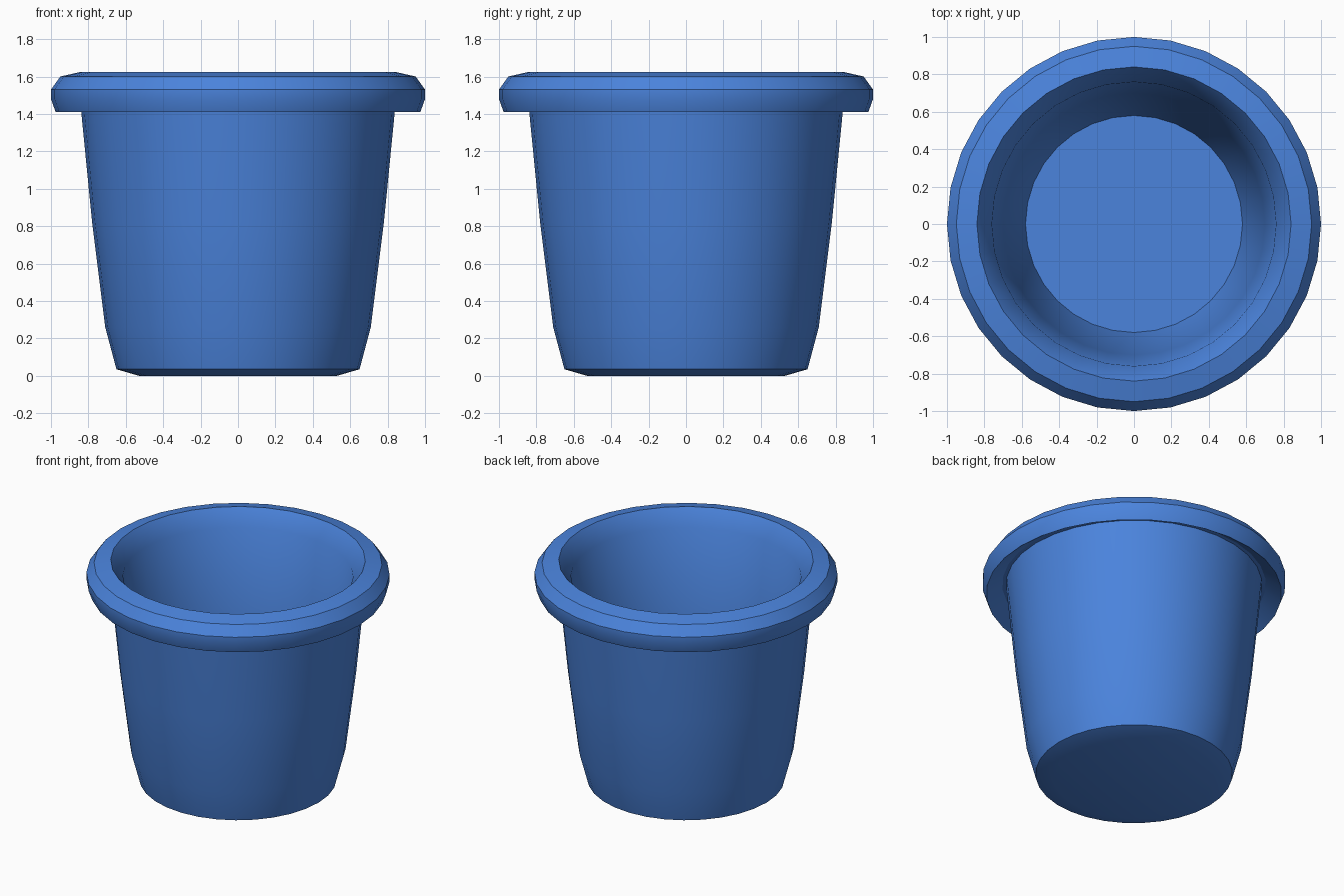
import bpy
import bmesh
from math import cos, sin, pi, radians

if "Cube" in bpy.data.objects:
    bpy.data.objects.remove(bpy.data.objects["Cube"])

SIDES = 32

# Closed cross-section (radius, height): base, outer wall, rim, inner wall, floor
PROFILE = [
    (0.53, 0.0), (0.65, 0.035), (0.71, 0.26), (0.78, 0.82), (0.845, 1.48),
    (0.87, 1.48), (0.975, 1.41), (1.0, 1.48), (1.0, 1.53), (0.95, 1.6),
    (0.84, 1.625), (0.76, 1.51), (0.70, 0.82), (0.635, 0.28), (0.58, 0.09),
]


def lathe(name, profile, sides):
    bm = bmesh.new()
    rings = [[bm.verts.new((r * cos(2 * pi * i / sides), r * sin(2 * pi * i / sides), z))
              for i in range(sides)] for r, z in profile]
    for a, b in zip(rings, rings[1:]):
        for i in range(sides):
            j = (i + 1) % sides
            bm.faces.new((a[i], a[j], b[j], b[i]))
    # Underside and inner floor
    bm.faces.new(rings[0][::-1])
    bm.faces.new(rings[-1])
    bmesh.ops.recalc_face_normals(bm, faces=bm.faces)
    mesh = bpy.data.meshes.new(name)
    bm.to_mesh(mesh)
    bm.free()
    obj = bpy.data.objects.new(name, mesh)
    bpy.context.collection.objects.link(obj)
    return obj


pot = lathe("plant_pot", PROFILE, SIDES)

# Blue plastic
blue = bpy.data.materials.new("blue_plastic")
blue.diffuse_color = (0.07, 0.23, 0.72, 1.0)
blue.use_nodes = True
blue.node_tree.nodes["Principled BSDF"].inputs["Base Color"].default_value = blue.diffuse_color
pot.data.materials.append(blue)

# Smooth round walls with crisp rim and base edges
bpy.context.view_layer.objects.active = pot
pot.select_set(True)
bpy.ops.object.shade_smooth_by_angle(angle=radians(30))
